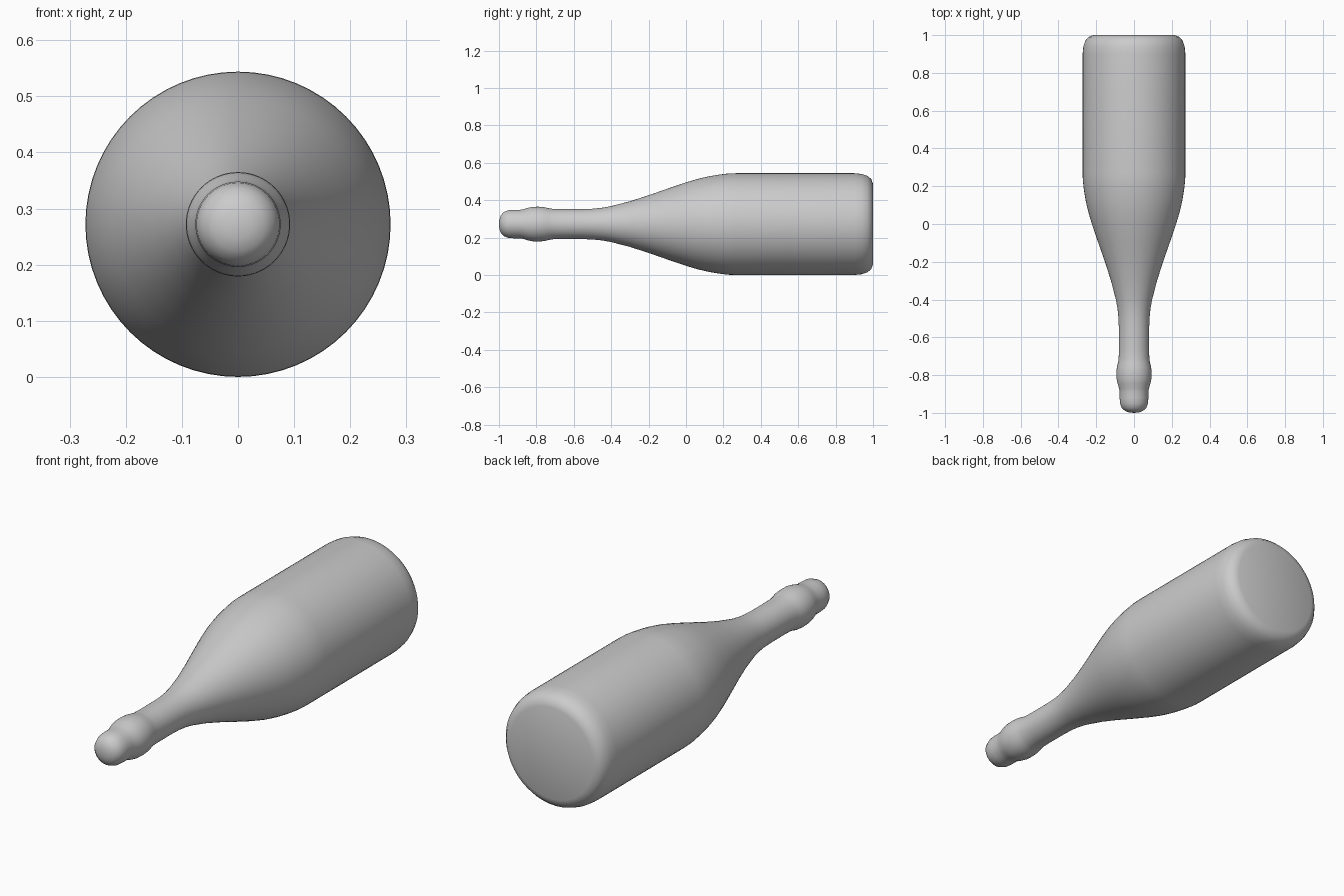
import bpy, bmesh, math

cube = bpy.data.objects.get("Cube")
if cube:
    bpy.data.objects.remove(cube, do_unlink=True)

SEGMENTS = 64
AXIS_Z = 0.272

# One plain grey for the whole bottle
grey = bpy.data.materials.new("grey")
grey.use_nodes = True
colour = (0.6, 0.6, 0.6, 1.0)
grey.diffuse_color = colour
grey.node_tree.nodes["Principled BSDF"].inputs["Base Color"].default_value = colour

# Outline as (y, radius), from the mouth to the base
profile = [
    (-1.0, 0.0), (-0.998, 0.025), (-0.99, 0.047), (-0.975, 0.064), (-0.95, 0.074),
    (-0.92, 0.076), (-0.89, 0.076), (-0.87, 0.079), (-0.845, 0.087), (-0.82, 0.092),
    (-0.79, 0.093), (-0.76, 0.091), (-0.735, 0.085), (-0.71, 0.081), (-0.66, 0.080),
    (-0.56, 0.080), (-0.50, 0.082), (-0.45, 0.087), (-0.40, 0.096), (-0.30, 0.122),
    (-0.20, 0.154), (-0.10, 0.189), (0.0, 0.223), (0.06, 0.241), (0.12, 0.255),
    (0.18, 0.265), (0.23, 0.271), (0.27, 0.272), (0.90, 0.272), (0.94, 0.268),
    (0.97, 0.258), (0.99, 0.241), (1.0, 0.215), (1.0, 0.0),
]

# Lathe the outline around the lying bottle's long axis
bm = bmesh.new()
verts = [bm.verts.new((r, y, 0)) for y, r in profile]
edges = [bm.edges.new(pair) for pair in zip(verts, verts[1:])]
bmesh.ops.spin(bm, geom=verts + edges, cent=(0, 0, 0), axis=(0, 1, 0),
               angle=math.tau, steps=SEGMENTS, use_duplicate=False)
bmesh.ops.remove_doubles(bm, verts=bm.verts, dist=0.0001)
bmesh.ops.recalc_face_normals(bm, faces=bm.faces)

mesh = bpy.data.meshes.new("bottle")
bm.to_mesh(mesh)
bm.free()
mesh.materials.append(grey)
bottle = bpy.data.objects.new("bottle", mesh)
bottle.location.z = AXIS_Z
bpy.context.collection.objects.link(bottle)

# Smooth glass, with the flat base kept crisp
bpy.context.view_layer.objects.active = bottle
bottle.select_set(True)
bpy.ops.object.shade_smooth_by_angle(angle=math.radians(35))
